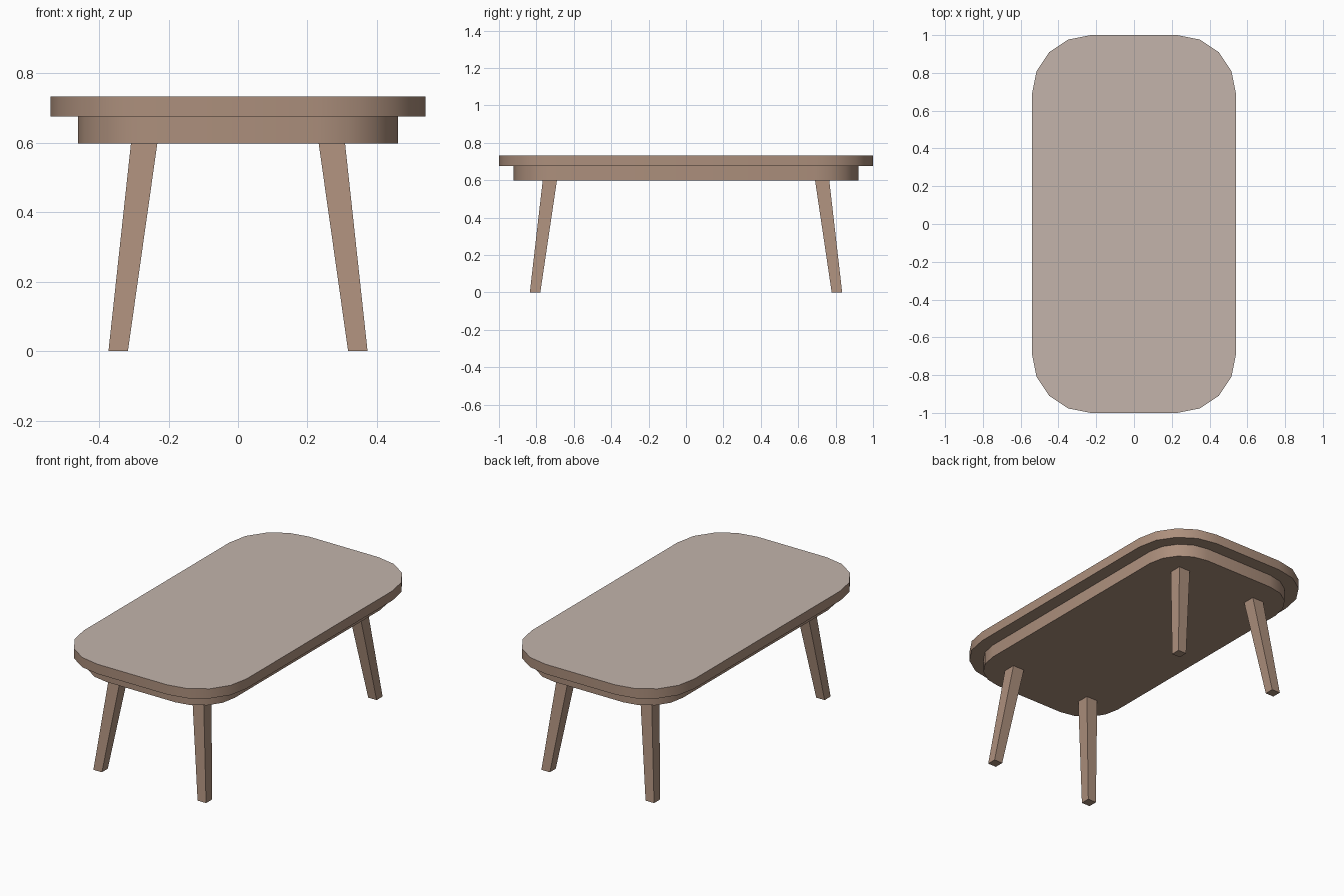
import bpy, bmesh, math

default = bpy.data.objects.get("Cube")
if default:
    bpy.data.objects.remove(default, do_unlink=True)


def material(name, rgb):
    m = bpy.data.materials.new(name)
    m.use_nodes = True
    color = (*rgb, 1)
    m.diffuse_color = color
    m.node_tree.nodes["Principled BSDF"].inputs["Base Color"].default_value = color
    return m


wood = material("brown wood", (0.413, 0.275, 0.202))
surface = material("pale grey-brown top", (0.546, 0.456, 0.407))


def loft(name, lower, upper, materials):
    """Closed solid between two matching outlines."""
    bm = bmesh.new()
    a = [bm.verts.new(p) for p in lower]
    b = [bm.verts.new(p) for p in upper]
    n = len(a)
    bm.faces.new(a[::-1])
    bm.faces.new(b)
    for i in range(n):
        j = (i + 1) % n
        bm.faces.new((a[i], a[j], b[j], b[i]))
    bmesh.ops.recalc_face_normals(bm, faces=bm.faces)
    mesh = bpy.data.meshes.new(name)
    bm.to_mesh(mesh)
    bm.free()
    for m in materials:
        mesh.materials.append(m)
    obj = bpy.data.objects.new(name, mesh)
    bpy.context.collection.objects.link(obj)
    return obj


def rounded_rect(cx, cy, r, z, steps=4):
    """Outline with corner arcs centred on (+-cx, +-cy)."""
    points = []
    for quarter, (sx, sy) in enumerate(((1, 1), (-1, 1), (-1, -1), (1, -1))):
        for k in range(steps + 1):
            t = math.pi / 2 * (quarter + k / steps)
            points.append((sx * cx + r * math.cos(t), sy * cy + r * math.sin(t), z))
    return points


def square(x, y, half, z):
    return [(x + sx * half, y + sy * half, z)
            for sx, sy in ((-1, -1), (1, -1), (1, 1), (-1, 1))]


def slab(name, r, z0, z1, materials):
    obj = loft(name, rounded_rect(0.23, 0.69, r, z0),
               rounded_rect(0.23, 0.69, r, z1), materials)
    bpy.ops.object.select_all(action="DESELECT")
    obj.select_set(True)
    bpy.context.view_layer.objects.active = obj
    bpy.ops.object.shade_smooth_by_angle(angle=math.radians(30))
    return obj


# Tabletop with a paler upper face
top = slab("tabletop", 0.31, 0.675, 0.733, [wood, surface])
for face in top.data.polygons:
    face.material_index = int(face.normal.z > 0.9)

# Inset apron under the top
slab("apron", 0.231, 0.598, 0.675, [wood])

# Four splayed, tapered legs
for side, sx in (("left", 1), ("right", -1)):
    for end, sy in (("front", -1), ("back", 1)):
        loft(f"{end}_{side}_leg",
             square(sx * 0.345, sy * 0.807, 0.028, 0),
             square(sx * 0.27, sy * 0.728, 0.038, 0.6), [wood])
